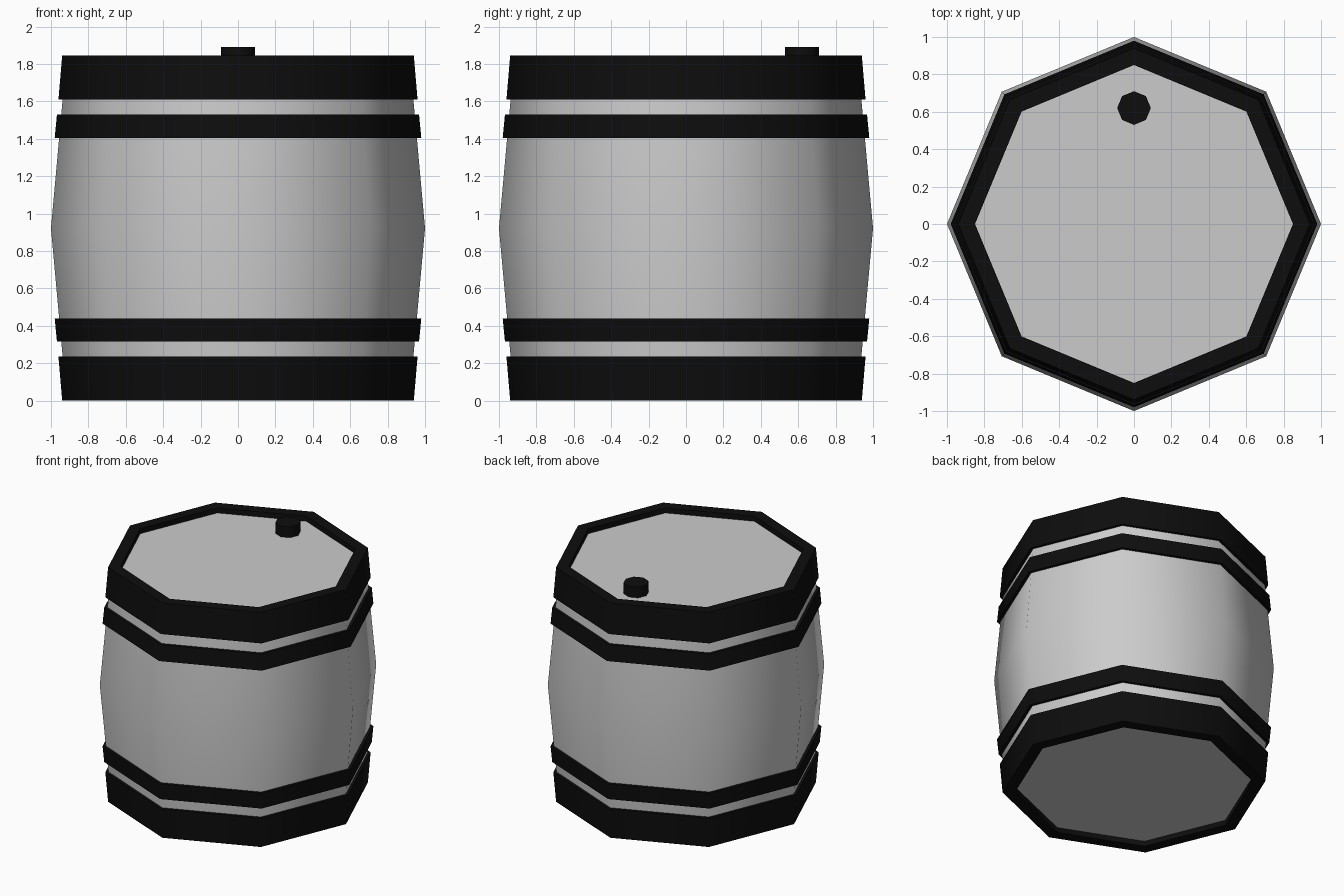
import bpy, bmesh, math

if "Cube" in bpy.data.objects:
    bpy.data.objects.remove(bpy.data.objects["Cube"])

H = 1.845          # barrel height
SIDES = 8

black = bpy.data.materials.new("black_iron")
black.diffuse_color = (0.004, 0.004, 0.004, 1)
black.use_nodes = True
black.node_tree.nodes["Principled BSDF"].inputs["Base Color"].default_value = black.diffuse_color


def lathe(name, profile, ring=False, mat=None, centre=(0, 0, 0)):
    """Turn (radius, z) points around z; ring closes the profile, else the ends are capped."""
    bm = bmesh.new()
    loops = []
    for r, z in profile:
        loops.append([bm.verts.new((r * math.cos(2 * math.pi * i / SIDES),
                                    r * math.sin(2 * math.pi * i / SIDES), z))
                      for i in range(SIDES)])
    pairs = list(zip(loops, loops[1:]))
    if ring:
        pairs.append((loops[-1], loops[0]))
    else:
        bm.faces.new(loops[0])
        bm.faces.new(loops[-1])
    for a, b in pairs:
        for i in range(SIDES):
            j = (i + 1) % SIDES
            bm.faces.new((a[i], a[j], b[j], b[i]))
    bmesh.ops.recalc_face_normals(bm, faces=bm.faces)
    me = bpy.data.meshes.new(name)
    bm.to_mesh(me)
    bm.free()
    ob = bpy.data.objects.new(name, me)
    ob.location = centre
    bpy.context.collection.objects.link(ob)
    if mat:
        me.materials.append(mat)
    bpy.ops.object.select_all(action='DESELECT')
    ob.select_set(True)
    bpy.context.view_layer.objects.active = ob
    bpy.ops.object.shade_smooth_by_angle(angle=math.radians(50))
    return ob


def flip(profile):
    return [(r, H - z) for r, z in profile]


# Bulging body with recessed lid and base
lathe("barrel_body", [(0.92, 0.04), (1.0, H / 2), (0.92, H - 0.04)])

# End hoops wrap over the rim, narrow hoops sit on the body
end_hoop = [(0.93, 1.61), (0.96, 1.61), (0.94, H), (0.85, H), (0.85, 1.79), (0.91, 1.79)]
narrow_hoop = [(0.95, 1.405), (0.98, 1.405), (0.968, 1.53), (0.935, 1.53)]
for label, prof in (("end_hoop", end_hoop), ("narrow_hoop", narrow_hoop)):
    lathe("top_" + label, prof, True, black)
    lathe("bottom_" + label, flip(prof), True, black)

# Bung in the lid
lathe("bung", [(0.09, 1.78), (0.09, 1.89)], mat=black, centre=(0, 0.62, 0))
